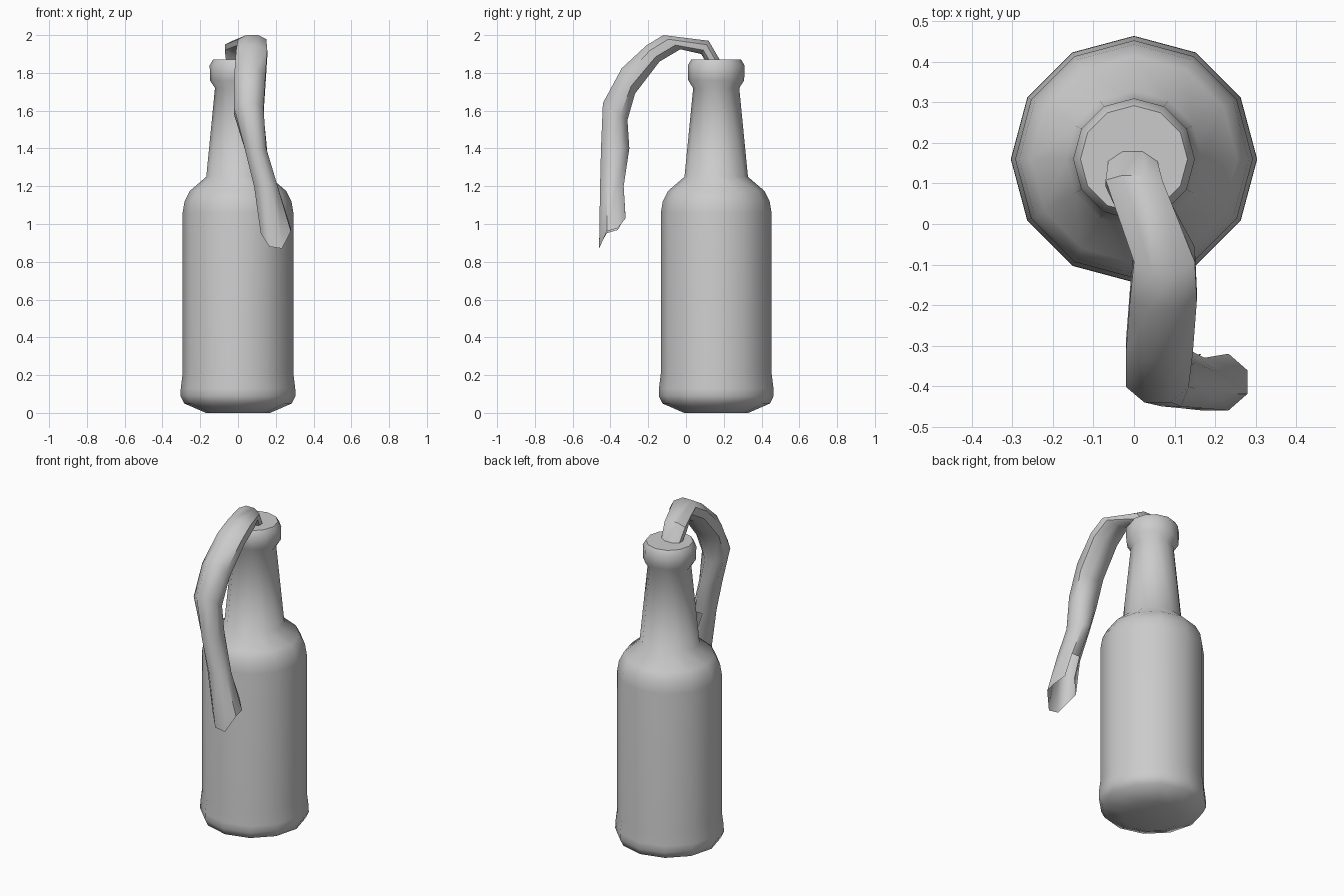
import bpy, bmesh
from math import sin, cos, pi, radians

if "Cube" in bpy.data.objects:
    bpy.data.objects.remove(bpy.data.objects["Cube"])


def make_object(name, rings, open_faces=(), cap_start=False, cap_end=False):
    """Skin a list of equal-sized vertex rings into a tube."""
    bm = bmesh.new()
    loops = [[bm.verts.new(p) for p in ring] for ring in rings]
    n = len(loops[0])
    for i, (a, b) in enumerate(zip(loops, loops[1:])):
        for j in range(n):
            if (i, j) not in open_faces:
                k = (j + 1) % n
                bm.faces.new((a[j], a[k], b[k], b[j]))
    if cap_start:
        bm.faces.new(loops[0][::-1])
    if cap_end:
        bm.faces.new(loops[-1])
    bmesh.ops.recalc_face_normals(bm, faces=bm.faces)
    mesh = bpy.data.meshes.new(name)
    bm.to_mesh(mesh)
    bm.free()
    obj = bpy.data.objects.new(name, mesh)
    bpy.context.collection.objects.link(obj)
    bpy.ops.object.select_all(action='DESELECT')
    obj.select_set(True)
    bpy.context.view_layer.objects.active = obj
    bpy.ops.object.shade_smooth_by_angle(angle=radians(50))
    return obj


# Bottle: twelve-sided turned profile (radius, height)
CENTRE_Y = 0.16
profile = [(0.17, 0.0), (0.285, 0.05), (0.304, 0.09), (0.303, 0.13),
           (0.293, 0.21), (0.293, 1.06), (0.283, 1.12), (0.255, 1.175),
           (0.168, 1.25), (0.122, 1.72), (0.148, 1.76), (0.15, 1.84),
           (0.132, 1.87)]
make_object("bottle",
            [[(r * sin(j * pi / 6), CENTRE_Y + r * cos(j * pi / 6), z)
              for j in range(12)] for r, z in profile],
            cap_start=True, cap_end=True)

# Rag: sections as outer (y, z), inner (y, z), left x, right x
sections = [
    (0.19, 1.85, 0.11, 1.85, -0.062, 0.055),
    (0.12, 1.97, 0.08, 1.90, -0.07, 0.07),
    (-0.12, 2.00, -0.03, 1.925, 0.00, 0.15),
    (-0.21, 1.945, -0.14, 1.86, -0.01, 0.155),
    (-0.34, 1.825, -0.27, 1.69, -0.02, 0.145),
    (-0.44, 1.64, -0.31, 1.55, -0.02, 0.135),
    (-0.45, 1.40, -0.30, 1.40, 0.035, 0.15),
    (-0.455, 1.20, -0.33, 1.20, 0.085, 0.21),
    (-0.46, 0.96, -0.32, 1.00, 0.12, 0.28),
]
SIDES = 8
rag_rings = []
for yo, zo, yi, zi, xl, xr in sections:
    ring = []
    for j in range(SIDES):
        a = 2 * pi * (j + 0.5) / SIDES
        u, v = cos(a) / cos(pi / SIDES), sin(a) / cos(pi / SIDES)
        ring.append(((xl + xr) / 2 + u * (xr - xl) / 2,
                     (yo + yi) / 2 + v * (yo - yi) / 2,
                     (zo + zi) / 2 + v * (zo - zi) / 2))
    rag_rings.append(ring)

# Torn hem: uneven lower edge with a slit on the side
hem = [-0.01, -0.09, -0.08, -0.02, -0.02, 0.04, 0.03, -0.01]
rag_rings[-1] = [(x, y, z + d) for (x, y, z), d in zip(rag_rings[-1], hem)]
make_object("rag", rag_rings, open_faces={(len(sections) - 2, 5)})
